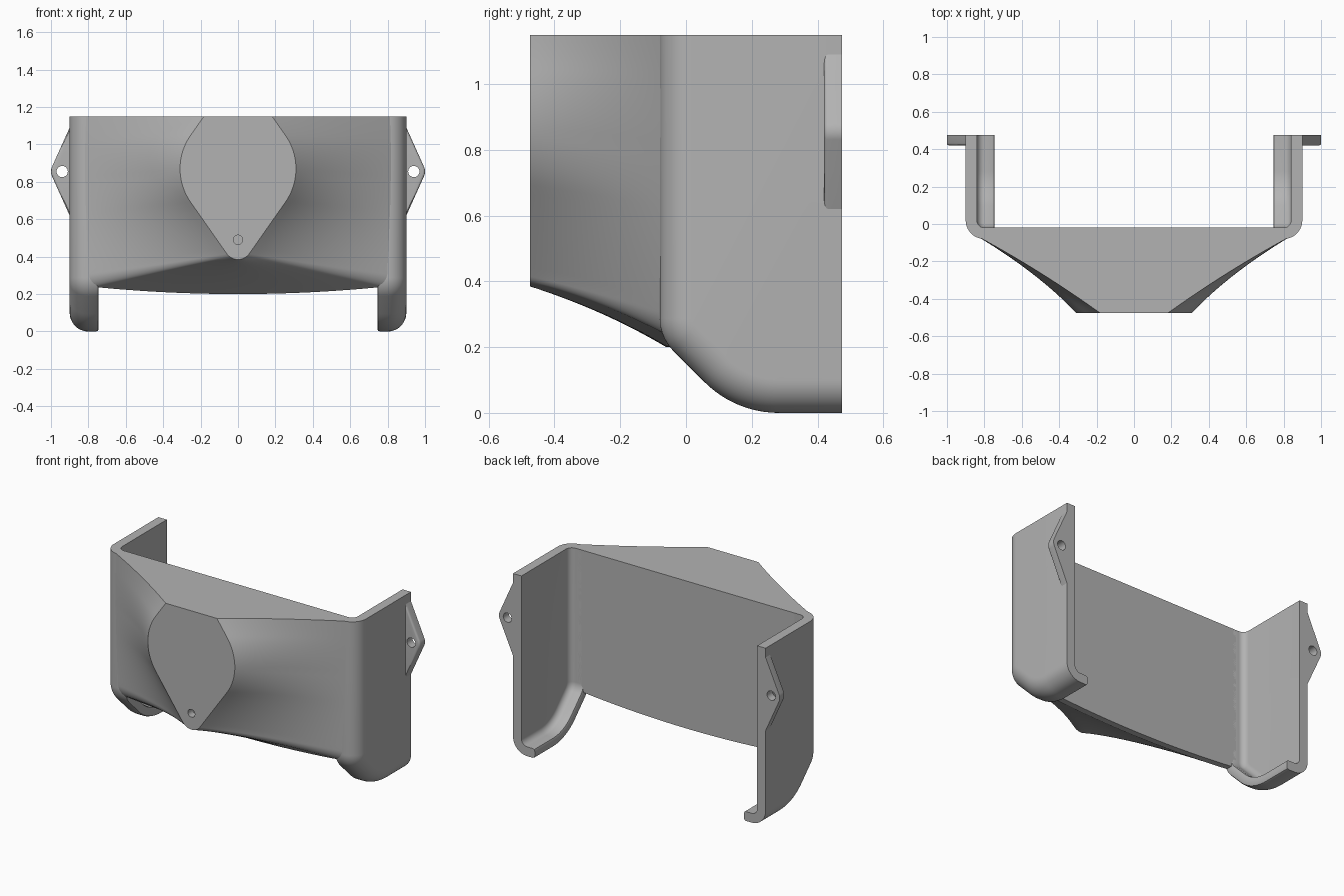
import bpy, bmesh
from math import sin, cos, radians, tan, pi
from mathutils import Vector

if "Cube" in bpy.data.objects:
    bpy.data.objects.remove(bpy.data.objects["Cube"])

grey = bpy.data.materials.new("plain grey")
grey.use_nodes = True
grey.diffuse_color = (0.45, 0.45, 0.45, 1)
grey.node_tree.nodes["Principled BSDF"].inputs["Base Color"].default_value = grey.diffuse_color

TOP, BACK, FRONT = 1.15, 0.475, -0.475


def finish(name, bm):
    bmesh.ops.recalc_face_normals(bm, faces=bm.faces)
    mesh = bpy.data.meshes.new(name)
    bm.to_mesh(mesh)
    bm.free()
    mesh.materials.append(grey)
    ob = bpy.data.objects.new(name, mesh)
    bpy.context.collection.objects.link(ob)
    return ob


def activate(ob):
    bpy.ops.object.select_all(action='DESELECT')
    bpy.context.view_layer.objects.active = ob
    ob.select_set(True)


def apply(ob, kind, **settings):
    activate(ob)
    mod = ob.modifiers.new(kind.lower(), kind)
    for key, value in settings.items():
        setattr(mod, key, value)
    bpy.ops.object.modifier_apply(modifier=mod.name)


def smooth(ob):
    activate(ob)
    bpy.ops.object.shade_smooth_by_angle(angle=radians(30))


def drill(ob, x, y, z, radius, depth):
    """Cut a round hole along y."""
    bpy.ops.mesh.primitive_cylinder_add(vertices=32, radius=radius, depth=depth,
                                        location=(x, y, z), rotation=(pi / 2, 0, 0))
    cutter = bpy.context.object
    cutter.data.materials.append(grey)
    apply(ob, 'BOOLEAN', object=cutter, operation='DIFFERENCE', solver='EXACT')
    bpy.data.objects.remove(cutter)


def arc(cx, cy, r, start, end, n):
    angles = [radians(start + (end - start) * i / n) for i in range(n + 1)]
    return [(cx + r * cos(a), cy + r * sin(a)) for a in angles]


# Side wall: a hooked section swept along the bottom and up the front corner
r_low, r_up, front_y = 0.32, 0.14, -0.08
corner_z = 0.15 - front_y
low_y = 0.15 + r_low * tan(pi / 8)
up_z = corner_z + r_up * tan(pi / 8)
path = [(BACK, 0, -90)]
for cy, cz, r, a0, a1 in ((low_y, r_low, r_low, -90, -135),
                          (front_y + r_up, up_z, r_up, -135, -180)):
    pts = arc(cy, cz, r, a0, a1, 12)
    path += [(y, z, a0 + (a1 - a0) * i / 12) for i, (y, z) in enumerate(pts)]
path.append((front_y, TOP, -180))

section = [(0.745, 0.045), (0.745, 0.015), (0.749, 0.004), (0.76, 0)]
section += arc(0.8, 0.1, 0.1, -90, 0, 12)
outer_end = len(section) - 1
section += arc(0.8, 0.1, 0.04, 0, -90, 8) + [(0.76, 0.06), (0.749, 0.056)]

bm = bmesh.new()
rows = []
for y, z, a in path:
    a = radians(a)
    rows.append([bm.verts.new((x, y - d * cos(a), z - d * sin(a))) for x, d in section])
n = len(section)
for a, b in zip(rows, rows[1:]):
    for i in range(n):
        if i != outer_end:
            j = (i + 1) % n
            bm.faces.new((a[i], a[j], b[j], b[i]))
out_top = bm.verts.new((0.9, BACK, TOP))
in_top = bm.verts.new((0.84, BACK, TOP))
bm.faces.new([r[outer_end] for r in rows] + [out_top])
bm.faces.new([r[outer_end + 1] for r in rows] + [in_top])
for cap in (rows[0], rows[-1]):
    bm.faces.new(cap[:outer_end + 1] + [out_top, in_top] + cap[outer_end + 1:])
walls = finish("side_walls", bm)
apply(walls, 'MIRROR')
smooth(walls)

# Front hood: flared loft from the wide back panel to a teardrop front face
big_r, big_z, tip_r, tip_z, slant = 0.31, 0.87, 0.074, 0.459, 35
teardrop = arc(0, big_z, big_r, slant, -slant, 20)
x, z = teardrop[0]
rise = TOP - z
top_pt = Vector((x - rise * tan(radians(slant)), TOP))
tip = arc(0, tip_z, tip_r, -slant, -90, 30)
lead = [tuple(top_pt.lerp(Vector(teardrop[0]), i / 5)) for i in range(5)]
run = [tuple(Vector(teardrop[-1]).lerp(Vector(tip[0]), i / 10)) for i in range(1, 10)]
side = lead + teardrop + run

HOOD_X, EDGE_Z, LOW_Z = 0.848, 0.30, 0.237
base = [(HOOD_X, TOP - (TOP - z) * (TOP - EDGE_Z) / (TOP - tip[0][1])) for _, z in side]
for i in range(len(tip)):
    t = i / (len(tip) - 1)
    if t < 0.3:
        a = t / 0.3 * pi / 2
        base.append((0.76 + 0.088 * cos(a), EDGE_Z - (EDGE_Z - LOW_Z) * sin(a)))
    else:
        x = 0.76 * (1 - t) / 0.7
        base.append((x, 0.2 + (LOW_Z - 0.2) * (x / 0.76) ** 2))
front = side + tip


def hood_ring(bm, half, y):
    full = half + [(-x, z) for x, z in reversed(half[:-1])]
    return [bm.verts.new((x, y, z)) for x, z in full]


bm = bmesh.new()
rings = [hood_ring(bm, [(min(x, 0.78), z) for x, z in base], -0.02)]
STEPS, base_y, mid_y = 16, -0.06, -0.25
for k in range(STEPS + 1):
    s = k / STEPS
    w0, w1, w2 = (1 - s) ** 2, 2 * s * (1 - s), s * s
    half = []
    for (bx, bz), (fx, fz) in zip(base, front):
        f = 0.61 - 0.08 * max(0, (fz - 0.85) / 0.3)
        m = w1 * f + w2
        half.append((bx + (fx - bx) * m, bz + (fz - bz) * m))
    rings.append(hood_ring(bm, half, w0 * base_y + w1 * mid_y + w2 * FRONT))
for a, b in zip(rings, rings[1:]):
    for i in range(len(a) - 1):
        bm.faces.new((a[i], a[i + 1], b[i + 1], b[i]))
bm.faces.new(rings[0])
bm.faces.new(rings[-1])
bm.faces.new([r[0] for r in rings] + [r[-1] for r in reversed(rings)])
hood = finish("front_hood", bm)
drill(hood, 0, FRONT, 0.49, 0.025, 0.1)
smooth(hood)

# Mounting ears: rounded triangular tabs with a screw hole
bm = bmesh.new()
outline = [(0.88, 1.135), (0.88, 0.575)] + arc(0.94, 0.855, 0.06, -24, 24, 10)
face = bm.faces.new([bm.verts.new((x, BACK, z)) for x, z in outline])
ext = bmesh.ops.extrude_face_region(bm, geom=[face])
moved = [v for v in ext["geom"] if isinstance(v, bmesh.types.BMVert)]
bmesh.ops.translate(bm, verts=moved, vec=(0, -0.055, 0))
rim = [e for e in bm.edges if all(v.co.y < BACK - 0.01 for v in e.verts)]
bmesh.ops.bevel(bm, geom=rim, offset=0.012, segments=3, affect='EDGES', profile=0.5)
ears = finish("mounting_ears", bm)
drill(ears, 0.94, BACK - 0.03, 0.855, 0.03, 0.2)
apply(ears, 'MIRROR')
smooth(ears)
